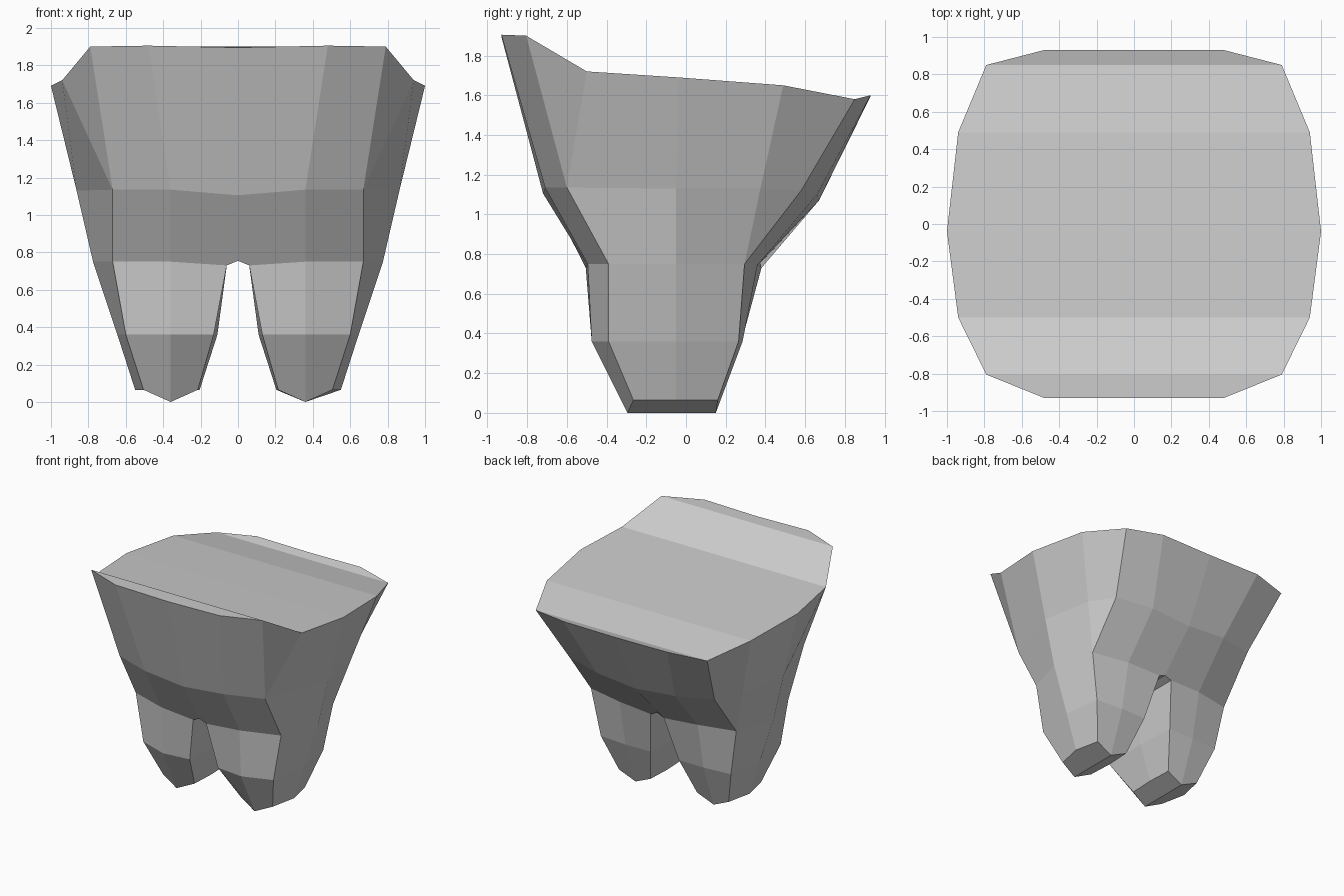
import bpy, bmesh

if "Cube" in bpy.data.objects:
    bpy.data.objects.remove(bpy.data.objects["Cube"])

bm = bmesh.new()


def ring(points):
    return [bm.verts.new(p) for p in points]


def bridge(a, b):
    """Quads (or triangles where a vertex repeats) between two open rows."""
    for i in range(len(a) - 1):
        corners = list(dict.fromkeys((a[i], a[i + 1], b[i + 1], b[i])))
        if len(corners) > 2:
            bm.faces.new(corners)


# Right half, every row runs from the front round the outside to the back
rim = ring([(0, -.93, 1.895), (.48, -.93, 1.905), (.79, -.805, 1.9), (.94, -.5, 1.72),
            (1, -.04, 1.69), (.94, .49, 1.65), (.79, .85, 1.58), (.48, .93, 1.6), (0, .93, 1.595)])
waist = ring([(0, -.72, 1.105), (.36, -.71, 1.135), (.67, -.6, 1.135), (.863, -.05, 1.13),
              (.783, .375, 1.13), (.67, .58, 1.12), (.36, .66, 1.1), (0, .67, 1.07)])

# Leg loops: inner front, mid front, outer front, side, outer back, mid back, inner back, inner
hip = ring([(.06, -.505, .73), (.36, -.495, .75), (.67, -.39, .75), (.775, -.05, .75),
            (.67, .295, .75), (.36, .36, .745), (.06, .38, .73), (.06, -.05, .73)])
knee = ring([(.13, -.45, .36), (.36, -.475, .36), (.6, -.39, .36), (.645, -.05, .36),
             (.6, .265, .36), (.36, .285, .36), (.13, .28, .36), (.11, -.05, .36)])
foot = ring([(.215, -.265, .065), (.36, -.295, 0), (.505, -.265, .065), (.55, -.05, .065),
             (.505, .16, .065), (.36, .15, 0), (.215, .16, .065), (.205, -.05, .065)])
crotch = ring([(0, -.505, .755), (0, .375, .755)])

# Upper body
bridge(rim, waist[:3] + [waist[2]] + waist[3:])
bm.faces.new((waist[0], waist[1], hip[1], hip[0], crotch[0]))
bridge(waist[1:4], hip[1:4])
bridge(waist[3:5], hip[3:5])
bm.faces.new((waist[4], waist[5], hip[4]))
bridge(waist[5:7], hip[4:6])
bm.faces.new((waist[6], waist[7], crotch[1], hip[6], hip[5]))
bm.faces.new((crotch[0], hip[0], hip[7], hip[6], crotch[1]))

# Leg and wedge-shaped tip
bridge(hip + hip[:1], knee + knee[:1])
bridge(knee + knee[:1], foot + foot[:1])
bm.faces.new(foot[1:6])
bm.faces.new((foot[5], foot[6], foot[7], foot[0], foot[1]))

# Sloping top cap
spine = [rim[0], rim[0]] + ring([(0, v.co.y, v.co.z) for v in rim[2:7]]) + [rim[8], rim[8]]
bridge(spine, rim)

# Mirror to the left half
both = bmesh.ops.duplicate(bm, geom=bm.verts[:] + bm.edges[:] + bm.faces[:])["geom"]
for v in both:
    if isinstance(v, bmesh.types.BMVert):
        v.co.x = -v.co.x
bmesh.ops.remove_doubles(bm, verts=bm.verts[:], dist=.0005)
bmesh.ops.recalc_face_normals(bm, faces=bm.faces[:])

mesh = bpy.data.meshes.new("two_legged_base")
bm.to_mesh(mesh)
bm.free()
bpy.context.collection.objects.link(bpy.data.objects.new("two_legged_base", mesh))
